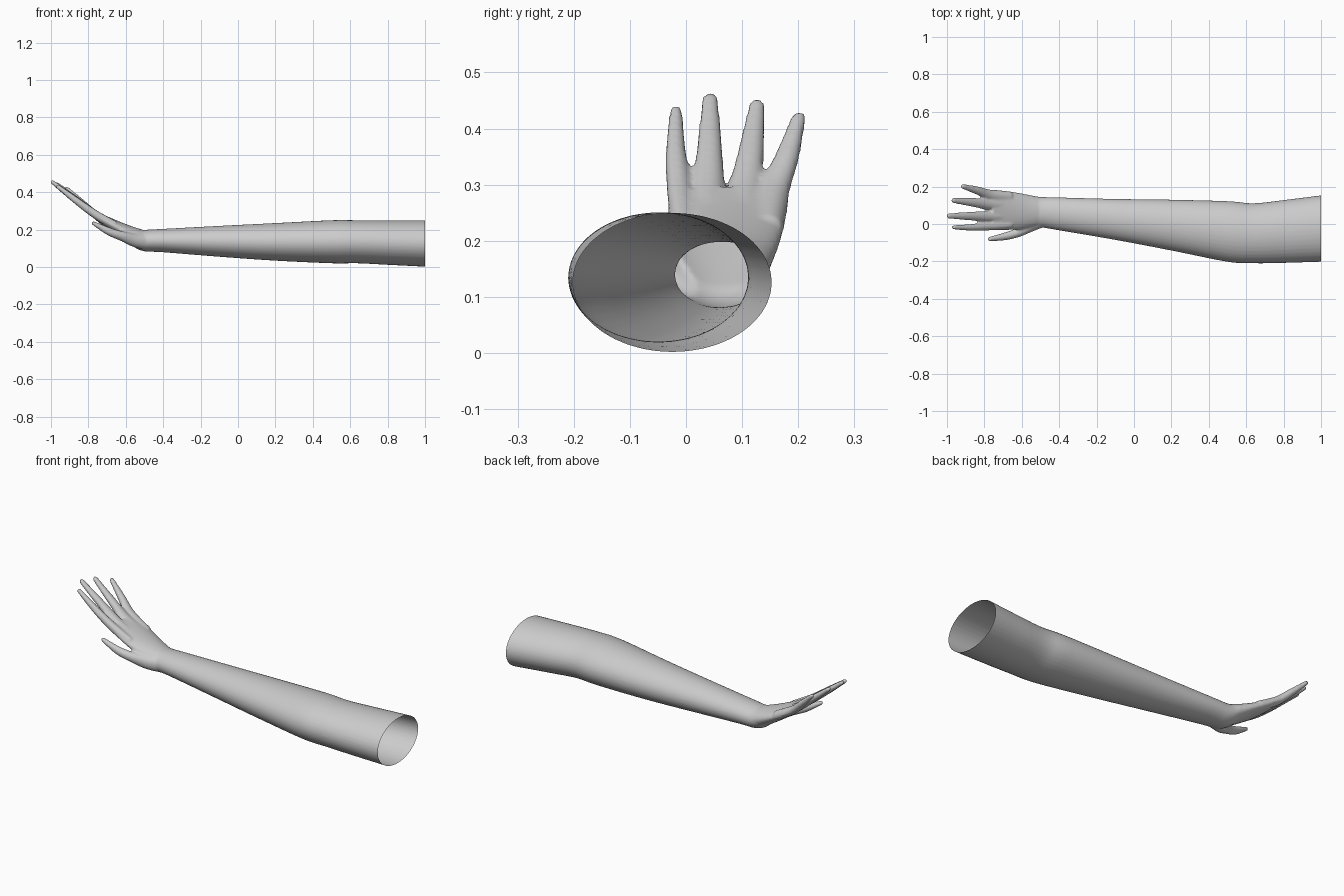
import bpy, bmesh, math
from mathutils import Vector

if "Cube" in bpy.data.objects:
    bpy.data.objects.remove(bpy.data.objects["Cube"])

bm = bmesh.new()
SEG = 40


def catmull(rows, steps):
    """Smoothly resample rows of numbers."""
    out = []
    for i in range(len(rows) - 1):
        a = rows[max(i - 1, 0)]
        b, c = rows[i], rows[i + 1]
        d = rows[min(i + 2, len(rows) - 1)]
        for s in range(steps):
            t = s / steps
            out.append([0.5 * (2 * q + (r - p) * t + (2 * p - 5 * q + 4 * r - u) * t * t
                               + (3 * q - p - 3 * r + u) * t ** 3)
                        for p, q, r, u in zip(a, b, c, d)])
    out.append(list(rows[-1]))
    return out


def tube(rows, round_tip=True, steps=6):
    """Closed tube; each row is x, y, z, half width, half thickness."""
    rows = catmull(rows, steps)
    pts = [Vector(r[:3]) for r in rows]
    rings = []
    last = len(pts) - 1

    def ring(c, side, up, w, h):
        return [bm.verts.new(c + side * (w * math.cos(k * math.tau / SEG))
                             + up * (h * math.sin(k * math.tau / SEG))) for k in range(SEG)]

    for i, r in enumerate(rows):
        tan = (pts[min(i + 1, last)] - pts[max(i - 1, 0)]).normalized()
        # cross-sections keep their width along y
        up = tan.cross(Vector((0, 1, 0))).normalized()
        if up.z < 0:
            up = -up
        side = Vector((0, 1, 0))
        rings.append(ring(pts[i], side, up, r[3], r[4]))
    if round_tip:
        for a in (25, 50, 70, 84):
            a = math.radians(a)
            rings.append(ring(pts[-1] + tan * (r[3] * math.sin(a)), side, up,
                              r[3] * math.cos(a), r[4] * math.cos(a)))
    for a, b in zip(rings, rings[1:]):
        for k in range(SEG):
            n = (k + 1) % SEG
            bm.faces.new((a[k], a[n], b[n], b[k]))
    bm.faces.new(rings[0])
    bm.faces.new(rings[-1][::-1])


# upper arm, elbow and forearm, given as x, y min, y max, z min, z max
arm = [(1.06, -.202, .158, 0, .25), (1, -.202, .153, .002, .25), (.8, -.208, .128, .012, .25),
       (.64, -.21, .111, .02, .25), (.5, -.202, .122, .02, .25), (.2, -.142, .13, .034, .235),
       (-.1, -.085, .134, .055, .22), (-.4, -.034, .142, .079, .204), (-.5, -.018, .145, .085, .2)]
rows = [(x, (a + b) / 2, (c + d) / 2, (b - a) / 2, (d - c) / 2) for x, a, b, c, d in arm]
# palm, bending upward from the wrist
rows += [(-.55, .066, .163, .087, .047), (-.62, .069, .197, .098, .038),
         (-.70, .073, .24, .106, .029), (-.765, .077, .281, .108, .02)]
tube(rows, round_tip=False)

# fingers: base y, middle y, tip y, tip x, tip z, base half width, tip half width
for y0, y1, y2, tx, tz, w0, w1 in [
        (-.012, -.018, -.018, -.972, .437, .022, .0115),
        (.040, .042, .043, -1.0, .46, .029, .0145),
        (.105, .116, .126, -.976, .449, .030, .0145),
        (.155, .180, .200, -.925, .426, .029, .0135)]:
    ex, ez = tx + w1 * .8, tz - w1 * .6
    bx, bz = -.77, .286
    mid = [bx + (ex - bx) * .5, y1, bz + (ez - bz) * .5 - .002]
    tube([(-.66, y0 * .9 + .006, .221, w0 * .95, .025), (bx, y0, bz, w0, .022),
          (*mid, w0 * .35 + w1 * .65 + .003, .018), (ex, y2, ez, w1, .011)])

# thumb
tube([(-.48, .02, .135, .035, .042), (-.55, -.01, .142, .033, .036),
      (-.62, -.045, .165, .026, .026), (-.69, -.066, .19, .021, .021),
      (-.772, -.080, .234, .012, .011)])

bmesh.ops.recalc_face_normals(bm, faces=bm.faces)
mesh = bpy.data.meshes.new("arm_and_hand")
bm.to_mesh(mesh)
bm.free()
obj = bpy.data.objects.new("arm_and_hand", mesh)
bpy.context.collection.objects.link(obj)
bpy.context.view_layer.objects.active = obj
obj.select_set(True)

# fuse into one skin and soften the joins
rm = obj.modifiers.new("fuse", 'REMESH')
rm.mode = 'VOXEL'
rm.voxel_size = 0.006
sm = obj.modifiers.new("soften", 'SMOOTH')
sm.factor = 0.5
sm.iterations = 5
for name in ("fuse", "soften"):
    bpy.ops.object.modifier_apply(modifier=name)

# cut the shoulder end open
bm = bmesh.new()
bm.from_mesh(obj.data)
bmesh.ops.bisect_plane(bm, geom=bm.verts[:] + bm.edges[:] + bm.faces[:],
                       plane_co=(1, 0, 0), plane_no=(1, 0, 0), clear_outer=True)
bm.to_mesh(obj.data)
bm.free()
for p in obj.data.polygons:
    p.use_smooth = True
